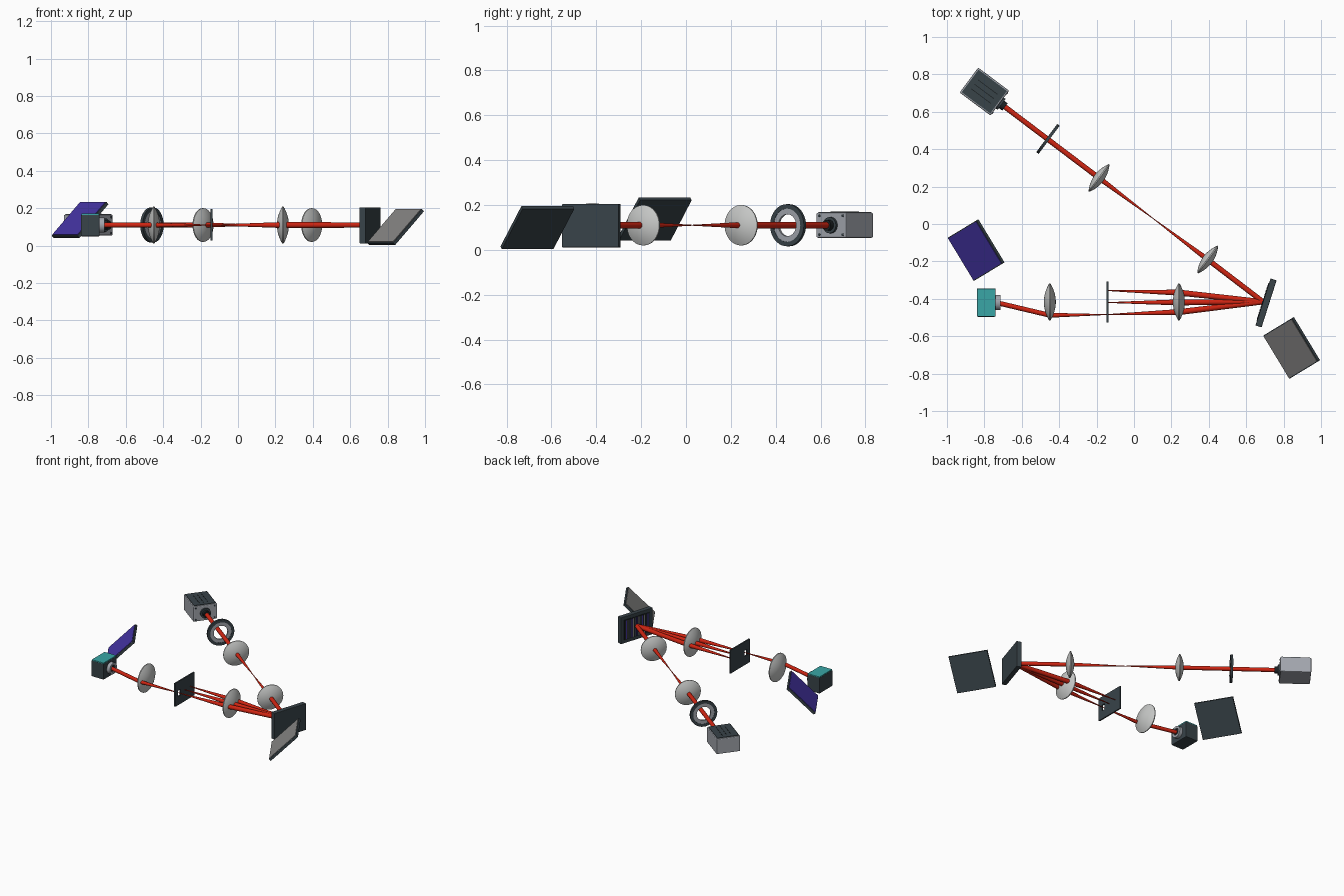
import bpy, bmesh, math
from mathutils import Vector, Matrix, Euler

if "Cube" in bpy.data.objects:
    bpy.data.objects.remove(bpy.data.objects["Cube"])

Z = 0.11  # optical axis height


def material(name, rgb):
    m = bpy.data.materials.new(name)
    m.diffuse_color = (*rgb, 1)
    m.use_nodes = True
    m.node_tree.nodes["Principled BSDF"].inputs["Base Color"].default_value = m.diffuse_color
    return m


DARK = material("dark slate", (0.04, 0.056, 0.066))
BLACK = material("near black", (0.012, 0.016, 0.018))
GRAY = material("body gray", (0.36, 0.38, 0.42))
GLASS = material("pale glass", (0.57, 0.58, 0.57))
RED = material("beam red", (0.62, 0.018, 0.006))
TEAL = material("teal", (0.042, 0.38, 0.38))
PURPLE = material("purple", (0.06, 0.035, 0.38))
SCREEN = material("screen gray", (0.24, 0.235, 0.23))


def finish(bm, name, mat, matrix, smooth=False):
    bmesh.ops.recalc_face_normals(bm, faces=bm.faces)
    me = bpy.data.meshes.new(name)
    bm.to_mesh(me)
    bm.free()
    ob = bpy.data.objects.new(name, me)
    bpy.context.collection.objects.link(ob)
    me.materials.append(mat)
    ob.matrix_world = matrix
    if smooth:
        bpy.context.view_layer.objects.active = ob
        ob.select_set(True)
        bpy.ops.object.shade_smooth_by_angle(angle=math.radians(35))
        ob.select_set(False)
    return ob


def boxes(name, mat, frame, parts, bevel=0):
    """One object from boxes given as (centre, size) in a local frame."""
    bm = bmesh.new()
    for c, s in parts:
        bmesh.ops.create_cube(bm, size=1, matrix=Matrix.Translation(c) @ Matrix.Diagonal((*s, 1)))
    if bevel:
        bmesh.ops.bevel(bm, geom=bm.edges[:], offset=bevel, segments=2, profile=0.5, affect='EDGES')
    return finish(bm, name, mat, frame)


def lathe(name, mat, origin, direction, profile, steps=40):
    """Revolve (radius, height) points about an axis."""
    bm = bmesh.new()
    vs = [bm.verts.new((r, 0, h)) for r, h in profile]
    es = [bm.edges.new(p) for p in zip(vs, vs[1:])]
    bmesh.ops.spin(bm, geom=vs + es, cent=(0, 0, 0), axis=(0, 0, 1),
                   angle=math.tau, steps=steps, use_duplicate=False)
    bmesh.ops.remove_doubles(bm, verts=bm.verts, dist=1e-5)
    rot = Vector(direction).to_track_quat('Z', 'Y').to_matrix().to_4x4()
    return finish(bm, name, mat, Matrix.Translation(origin) @ rot, True)


def beam(name, points):
    """Chain of cones through (x, y, radius) points."""
    for i, (a, b) in enumerate(zip(points, points[1:])):
        p, q = Vector((a[0], a[1], Z)), Vector((b[0], b[1], Z))
        n = (q - p).length
        lathe(f"{name}_{i + 1}", RED, p, q - p, [(0, 0), (a[2], 0), (b[2], n), (0, n)], 20)


def lens(name, x, y, direction, radius, thick):
    """Biconvex lens with a thin rim."""
    rim, n = 0.003, 10
    half = [(radius * i / n, rim + (thick / 2 - rim) * (1 - (i / n) ** 2)) for i in range(n + 1)]
    lathe(name, GLASS, (x, y, Z), direction, half + [(r, -h) for r, h in reversed(half)])


def tube(r0, r1, h0, h1):
    return [(r0, h0), (r1, h0), (r1, h1), (r0, h1), (r0, h0)]


def frame(x, y, z, angle, tilt=0):
    return Matrix.Translation((x, y, z)) @ Euler((0, tilt, math.radians(angle))).to_matrix().to_4x4()


# Laser housing: local x points along the beam
ang = -36.7
axis = Vector((math.cos(math.radians(ang)), math.sin(math.radians(ang)), 0))
laser = frame(-0.80, 0.708, Z, ang)
boxes("laser_body", GRAY, laser, [((0, 0, 0), (0.206, 0.166, 0.112))], 0.006)
boxes("laser_top_panel", DARK, laser, [((0, 0, 0.057), (0.19, 0.15, 0.006))])
boxes("laser_top_grooves", BLACK, laser,
      [((0, y, 0.0605), (0.13, 0.004, 0.002)) for y in (-0.03, 0, 0.03)])
tip = laser.translation
lathe("laser_flange", DARK, tip + axis * 0.103, axis, [(0, 0), (0.036, 0), (0.036, 0.012), (0, 0.012)])
lathe("laser_nozzle", BLACK, tip + axis * 0.115, axis, [(0, 0), (0.024, 0), (0.024, 0.022), (0, 0.022)])
for i, (sy, sz) in enumerate([(-1, -1), (-1, 1), (1, -1), (1, 1)]):
    lathe(f"laser_screw_{i + 1}", DARK, laser @ Vector((0.102, sy * 0.065, sz * 0.042)), axis,
          [(0, 0), (0.006, 0), (0.006, 0.004), (0, 0.004)], 12)

# Aperture ring
iris = (-0.46, 0.455, Z)
lathe("iris_rim", DARK, iris, axis, tube(0.074, 0.094, -0.008, 0.008))
lathe("iris_blade", GRAY, iris, axis, tube(0.049, 0.074, -0.006, 0.006))

# Lenses
lens("expander_lens_front", -0.187, 0.246, axis, 0.09, 0.056)
lens("expander_lens_back", 0.394, -0.190, axis, 0.09, 0.056)
lens("transform_lens", 0.24, -0.417, (1, 0, 0), 0.1, 0.064)
lens("imaging_lens", -0.45, -0.417, (1, 0, 0), 0.1, 0.064)

# Modulator: local x faces the incoming light
slm = frame(0.706, -0.422, 0.108, 162.3)
boxes("modulator_body", DARK, slm, [((0, 0, 0), (0.034, 0.264, 0.194))], 0.003)
boxes("modulator_panel", BLACK, slm, [((0.018, 0, 0), (0.004, 0.21, 0.145))])
for name, mat, off in (("purple", PURPLE, 0), ("gray", SCREEN, 1), ("slate", DARK, 2)):
    boxes(f"modulator_stripes_{name}", mat, slm,
          [((0.0205, -0.09 + 0.015 * i, 0), (0.002, 0.007, 0.135)) for i in range(off, 13, 3)])

# Filter plate with one slot for the lowest beam
px, hy, hw, hh = -0.142, -0.482, 0.013, 0.022
y0, y1, z0, z1 = -0.527, -0.307, 0.026, 0.196
zm = (z0 + z1) / 2
boxes("filter_plate", DARK, Matrix.Identity(4), [
    ((px, (y0 + hy - hw) / 2, zm), (0.01, hy - hw - y0, z1 - z0)),
    ((px, (y1 + hy + hw) / 2, zm), (0.01, y1 - hy - hw, z1 - z0)),
    ((px, hy, (z1 + Z + hh) / 2), (0.01, 2 * hw, z1 - Z - hh)),
    ((px, hy, (z0 + Z - hh) / 2), (0.01, 2 * hw, Z - hh - z0))])

# Camera
cam = frame(-0.79, -0.42, Z, 0)
boxes("camera_body", DARK, cam, [((0, 0, -0.003), (0.1, 0.152, 0.116))], 0.005)
boxes("camera_top", TEAL, cam, [((0, 0, 0.057), (0.096, 0.148, 0.009))], 0.002)
lathe("camera_lens_mount", GRAY, (-0.742, -0.42, Z), (1, 0, 0), tube(0.024, 0.041, 0, 0.027))
lathe("camera_lens_core", BLACK, (-0.742, -0.42, Z), (1, 0, 0),
      [(0, 0), (0.025, 0), (0.025, 0.02), (0, 0.02)])

# Tilted displays, leaning 45 degrees
for name, mat, x, y, z in (("camera_display", PURPLE, -0.845, -0.14, 0.138),
                           ("hologram_display", SCREEN, 0.842, -0.663, 0.1)):
    f = frame(x, y, z, 31.2, -math.pi / 4)
    boxes(name + "_case", DARK, f, [((0, 0, -0.001), (0.256, 0.27, 0.018))], 0.002)
    boxes(name + "_face", mat, f, [((0, 0, 0.009), (0.246, 0.26, 0.004))])

# Illumination beam, focused between the expander lenses
R = 0.014
beam("illumination_beam", [(-0.695, 0.63, R), (-0.187, 0.246, R), (0.104, 0.028, 0.002),
                           (0.394, -0.190, R), (0.69, -0.416, R)])

# Three diffracted beams converging on the filter plate
for name, s in (("upper", 1), ("middle", 0), ("lower", -1)):
    beam(f"diffracted_beam_{name}", [(0.69, -0.416, R), (0.24, -0.419 + s * 0.052, 0.016),
                                     (px, -0.42 + s * 0.064, 0.002)])

# Filtered beam reaching the camera
beam("filtered_beam", [(px, -0.484, 0.002), (-0.45, -0.488, 0.013), (-0.72, -0.424, 0.013)])
